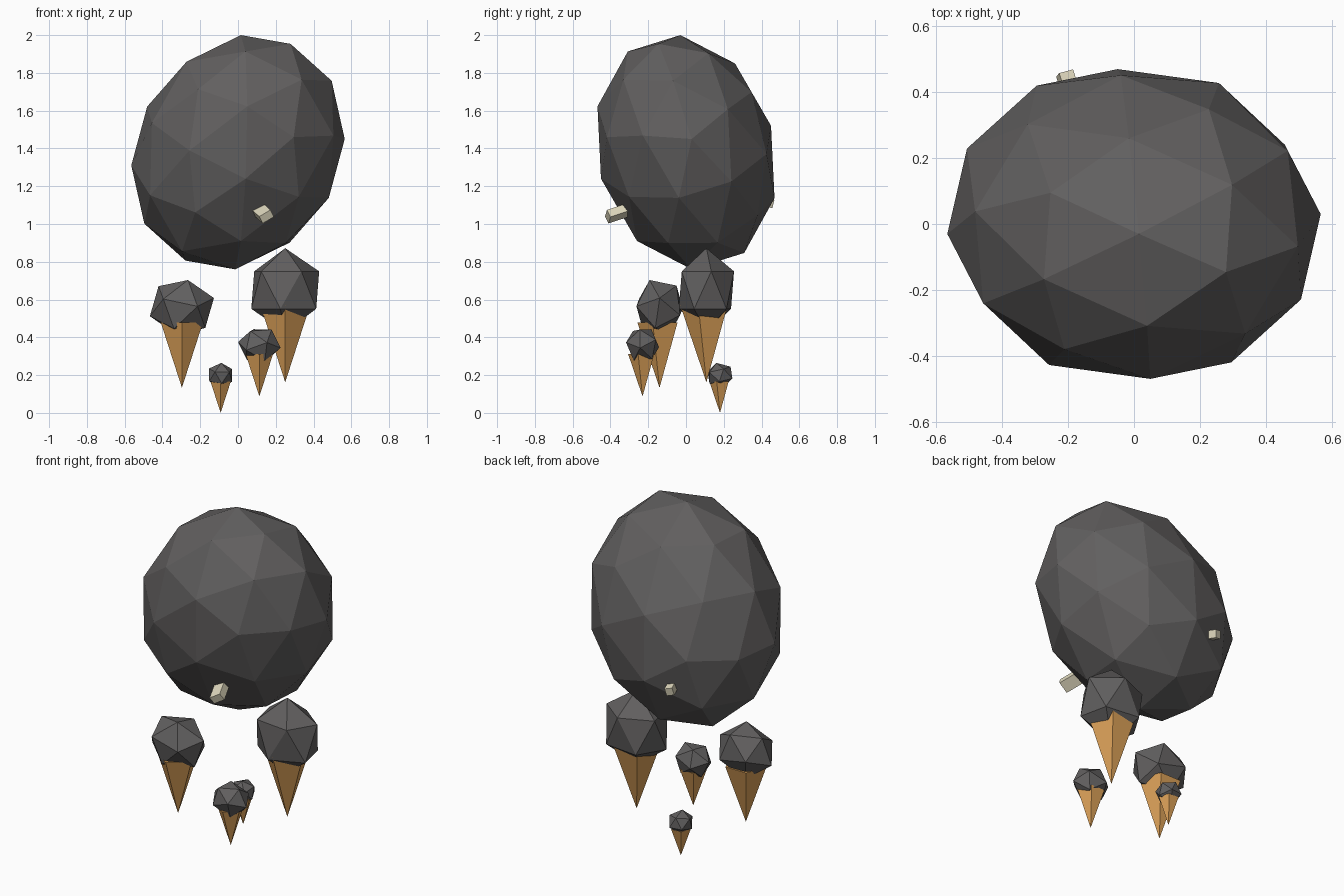
import bpy
from math import radians, cos, sin
from mathutils import Matrix, Vector, Euler

if "Cube" in bpy.data.objects:
    bpy.data.objects.remove(bpy.data.objects["Cube"])


def material(name, rgb):
    m = bpy.data.materials.new(name)
    m.diffuse_color = (*rgb, 1)
    m.use_nodes = True
    m.node_tree.nodes["Principled BSDF"].inputs["Base Color"].default_value = m.diffuse_color
    return m


STONE = material("stone", (0.12, 0.115, 0.115))
FLAME = material("flame", (0.72, 0.36, 0.1))
BONE = material("bone", (0.75, 0.7, 0.52))


def finish(name, mat, matrix):
    """Name the new primitive and bake its placement into the mesh."""
    ob = bpy.context.object
    ob.name = name
    ob.data.transform(matrix)
    ob.data.materials.append(mat)
    return ob


def columns(ex, ey, ez, centre):
    m = Matrix((ex, ey, ez)).transposed().to_4x4()
    m.translation = centre
    return m


# Boulder: icosphere lying with its pole along x, slightly skewed
pole = Vector((0.565, 0.03, 0.07))
up = Vector((0.015, -0.03, 0.62))
side = Vector((-0.047, 0.483, -0.054))
c, s = cos(radians(18)), sin(radians(18))
bpy.ops.mesh.primitive_ico_sphere_add(subdivisions=2, radius=1)
finish("boulder", STONE,
       columns(c * up - s * side, -(s * up + c * side), pole, (0, 0, 1.38)))

# Small thruster rocks: centre, radii, pole direction, spin, cone tip z, cone height
thrusters = [
    ((0.25, 0.108, 0.65), (0.204, 0.165, 0.222), (0, 0, 1), 10, 0.162, 0.41),
    ((-0.297, -0.14, 0.56), (0.178, 0.138, 0.158), (0.18, -0.38, 0.9), 10, 0.133, 0.345),
    ((0.113, -0.23, 0.36), (0.115, 0.094, 0.1), (-0.42, -0.55, 0.75), 15, 0.087, 0.225),
    ((-0.092, 0.18, 0.2), (0.072, 0.075, 0.067), (0.05, -0.25, 0.95), 25, 0.0, 0.165),
]
for i, (centre, radii, axis, spin, tip, height) in enumerate(thrusters, 1):
    turn = Vector((0, 0, 1)).rotation_difference(Vector(axis)).to_matrix().to_4x4()
    bpy.ops.mesh.primitive_ico_sphere_add(subdivisions=1, radius=1)
    finish(f"thruster_rock_{i}", STONE,
           Matrix.Translation(centre) @ Matrix.Diagonal((*radii, 1))
           @ turn @ Matrix.Rotation(radians(spin), 4, 'Z'))
    # Five-sided flame pointing down, one edge to the front
    r = height * 0.34
    bpy.ops.mesh.primitive_cone_add(vertices=5, radius1=0, radius2=r, depth=height)
    ob = bpy.context.object
    v = max(ob.data.vertices, key=lambda v: v.co.xy.length).co
    angle = radians(-90) - Vector((1, 0)).angle_signed(v.xy) * -1
    finish(f"flame_{i}", FLAME,
           Matrix.Translation((centre[0], centre[1], tip + height / 2))
           @ Matrix.Rotation(angle, 4, 'Z'))

# Bone-coloured pegs at the front and back of the boulder
for name, centre, size, rot in [
    ("front_peg", (0.133, -0.365, 1.055), (0.07, 0.11, 0.045), (20, -30, 10)),
    ("back_peg", (-0.195, 0.41, 1.12), (0.045, 0.1, 0.045), (-10, 15, 15)),
]:
    bpy.ops.mesh.primitive_cube_add(size=1)
    finish(name, BONE, Matrix.LocRotScale(
        Vector(centre), Euler([radians(a) for a in rot]), Vector(size)))
